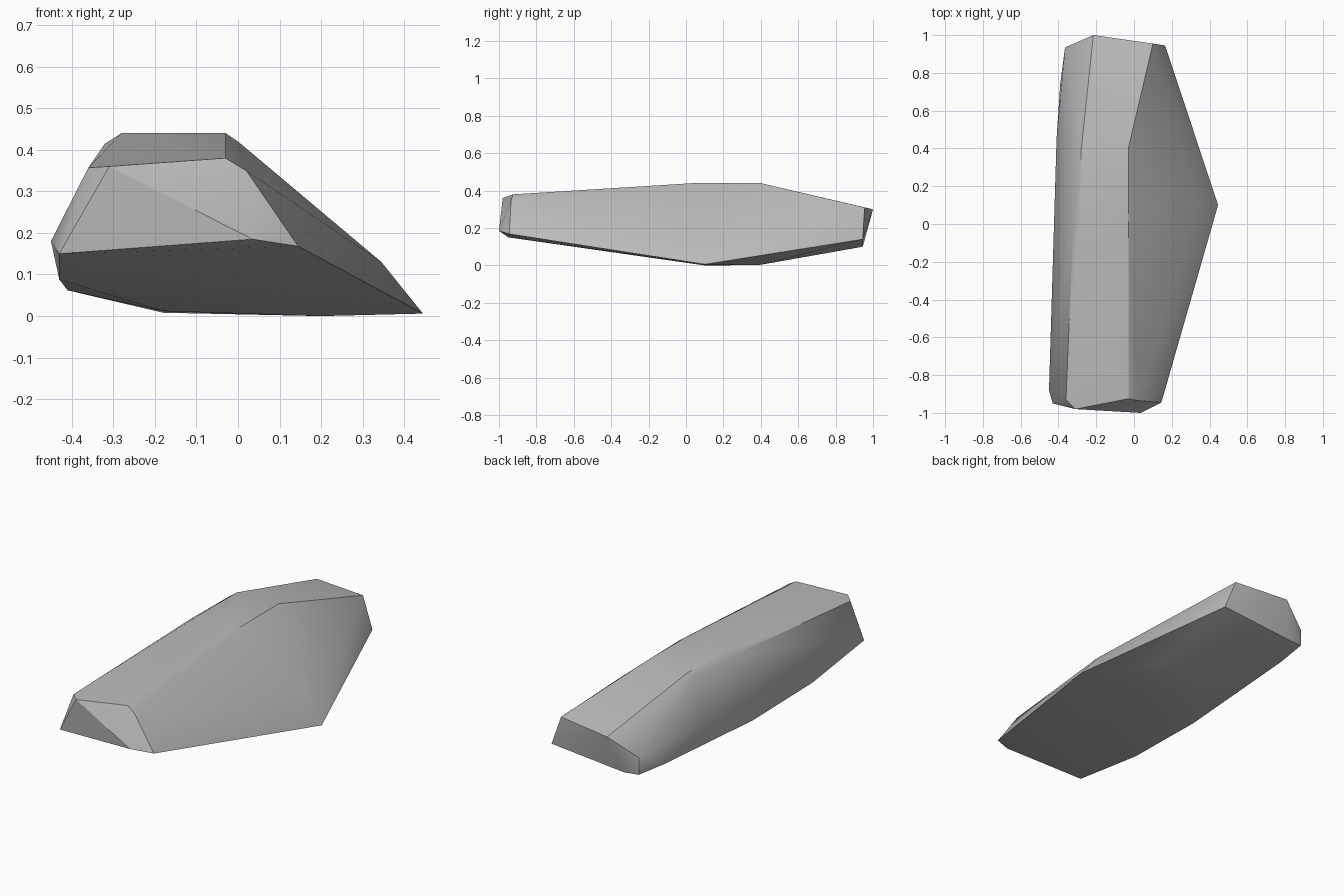
import bpy
import bmesh
import math

# Remove the default cube only
default_cube = bpy.data.objects.get("Cube")
if default_cube:
    bpy.data.objects.remove(default_cube, do_unlink=True)

# Corners of the boulder, grouped by region
front_end = [
    (-.31, -.98, .36), (-.36, -.93, .357), (-.03, -.925, .38),
    (.02, -.935, .35), (.145, -.945, .168), (.035, -1, .185),
    (-.43, -.95, .15), (-.45, -.88, .18),
]
crown = [
    (-.28, .39, .44), (-.28, .04, .44), (-.03, .4, .44), (-.03, .04, .44),
    (-.315, .37, .415), (-.32, .04, .415), (0, .06, .42),
]
left_ridge_tip = [(.445, .1, .006), (.345, .11, .13)]
right_flank = [
    (-.41, .45, .19), (-.41, 0, .062), (-.43, -.5, .088), (-.39, .75, .1),
]
back_end = [
    (-.215, 1, .3), (.1, .955, .31), (.165, .945, .14),
    (-.365, .935, .2), (-.365, .935, .105), (-.28, .945, .1),
]
underside = [(-.18, .39, .008), (.2, .39, .002), (-.18, .1, .012), (.2, .1, 0)]


def make_material(name, colour):
    """Create a plain single-colour material."""
    material = bpy.data.materials.new(name)
    material.use_nodes = True
    material.diffuse_color = colour
    shader = material.node_tree.nodes["Principled BSDF"]
    shader.inputs["Base Color"].default_value = colour
    shader.inputs["Roughness"].default_value = .9
    return material


def make_hull(name, corners, material):
    """Wrap a closed faceted skin around the given corners."""
    bm = bmesh.new()
    for corner in corners:
        bm.verts.new(corner)
    result = bmesh.ops.convex_hull(bm, input=bm.verts)
    # Drop any corner that ended up inside the skin
    loose = {g for g in result["geom_interior"] + result["geom_unused"]
             if isinstance(g, bmesh.types.BMVert)}
    bmesh.ops.delete(bm, geom=list(loose), context="VERTS")
    bmesh.ops.recalc_face_normals(bm, faces=bm.faces)
    mesh = bpy.data.meshes.new(name)
    bm.to_mesh(mesh)
    bm.free()
    mesh.materials.append(material)
    part = bpy.data.objects.new(name, mesh)
    bpy.context.collection.objects.link(part)
    return part


# Boulder body with soft flanks and crisp end facets
stone = make_material("stone_grey", (.5, .5, .5, 1))
boulder = make_hull(
    "boulder",
    front_end + crown + left_ridge_tip + right_flank + back_end + underside,
    stone,
)
bpy.ops.object.select_all(action="DESELECT")
boulder.select_set(True)
bpy.context.view_layer.objects.active = boulder
bpy.ops.object.shade_smooth_by_angle(angle=math.radians(30))
